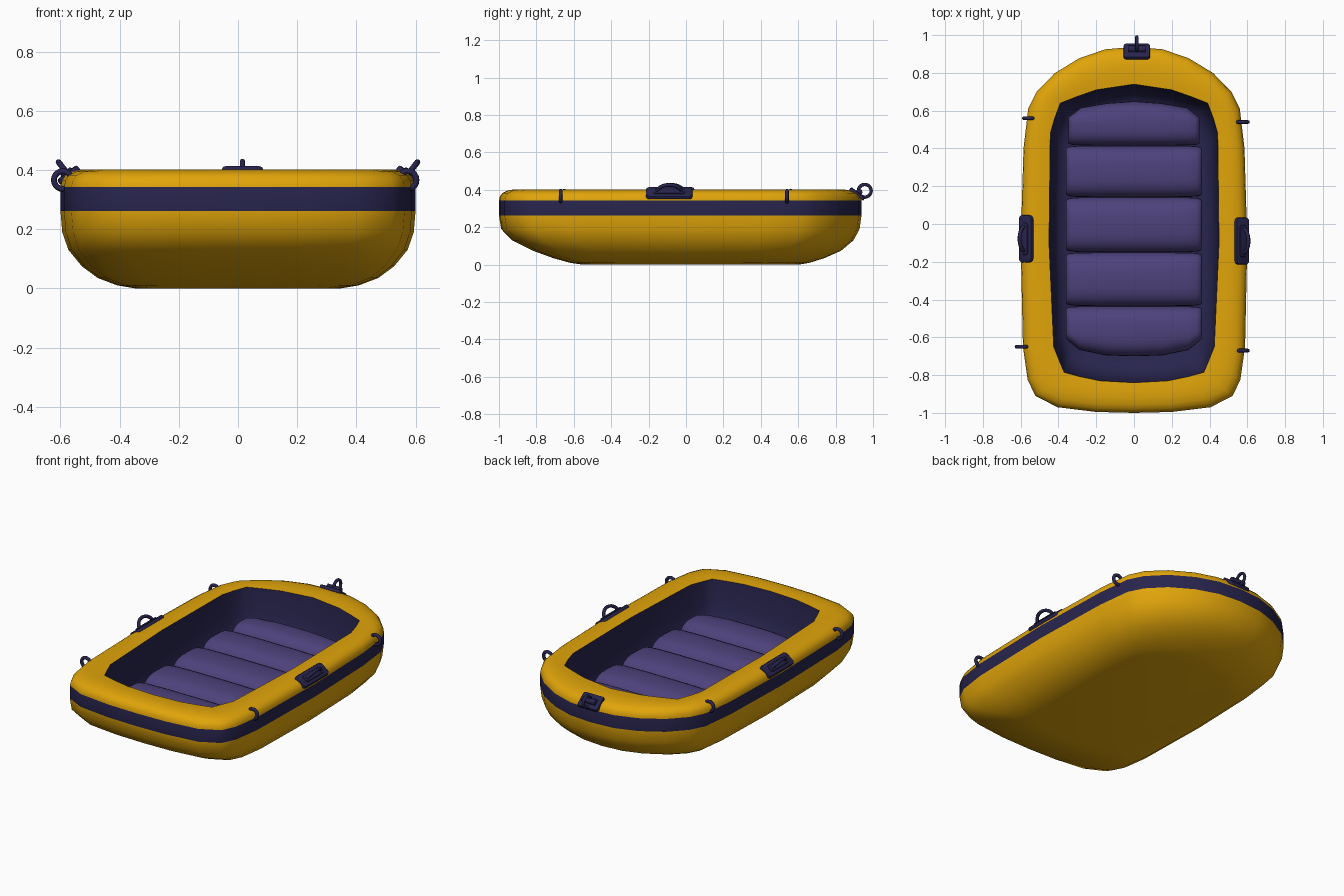
import bpy, bmesh, math
from mathutils import Matrix, Vector

if "Cube" in bpy.data.objects:
    bpy.data.objects.remove(bpy.data.objects["Cube"])


def material(name, rgb):
    m = bpy.data.materials.new(name)
    m.diffuse_color = (*rgb, 1)
    m.use_nodes = True
    m.node_tree.nodes["Principled BSDF"].inputs["Base Color"].default_value = m.diffuse_color
    return m


YELLOW = material("yellow_vinyl", (0.75, 0.375, 0.003))
NAVY = material("navy_vinyl", (0.021, 0.018, 0.075))
PURPLE = material("purple_vinyl", (0.075, 0.054, 0.20))


def finish(name, bm, mats, angle=35):
    me = bpy.data.meshes.new(name)
    bm.normal_update()
    bm.to_mesh(me)
    bm.free()
    for m in mats:
        me.materials.append(m)
    ob = bpy.data.objects.new(name, me)
    bpy.context.collection.objects.link(ob)
    bpy.ops.object.select_all(action='DESELECT')
    ob.select_set(True)
    bpy.context.view_layer.objects.active = ob
    bpy.ops.object.shade_smooth_by_angle(angle=math.radians(angle))
    return ob


def loft(bm, rings, cap_start=False, cap_end=False, mat_of=lambda i: 0):
    """Skin a list of closed point rings with quads."""
    vs = [[bm.verts.new(p) for p in r] for r in rings]
    n = len(vs[0])
    for i in range(len(vs) - 1):
        for j in range(n):
            k = (j + 1) % n
            f = bm.faces.new((vs[i][j], vs[i][k], vs[i + 1][k], vs[i + 1][j]))
            f.material_index = mat_of(i)
    if cap_start:
        bm.faces.new(vs[0][::-1])
    if cap_end:
        bm.faces.new(vs[-1])


def mirrored(half):
    return half + [(-x, y) for x, y in half[-2:0:-1]]


# Plan outlines: outer tube edge and matching inner opening
OUTER = mirrored([(0, -1), (.2, -.995), (.405, -.97), (.522, -.91), (.563, -.825), (.588, -.65),
                  (.6, -.1), (.585, .4), (.56, .61), (.515, .7), (.418, .80), (.285, .88),
                  (.15, .925), (0, .938)])
INNER = mirrored([(0, -.84), (.18, -.83), (.29, -.807), (.37, -.785), (.393, -.73), (.425, -.65),
                  (.45, -.1), (.443, .48), (.42, .56), (.39, .64), (.30, .675), (.2, .71),
                  (.1, .725), (0, .74)])

# Hull: rounded underside, belt band, rounded tube top
rings = []
for z, sx, front, back in [(0, .58, -.55, .60), (.01, .68, -.62, .66), (.035, .79, -.71, .74),
                           (.075, .88, -.82, .83), (.13, .955, -.93, .895), (.19, .99, -.988, .928)]:
    s = (back - front) / 1.938
    rings.append([(x * sx, front + (y + 1) * s, z) for x, y in OUTER])
for z in (.262, .342):
    rings.append([(x, y, z) for x, y in OUTER])
for z, t in [(.365, .03), (.383, .11), (.395, .26), (.402, .48), (.402, .75), (.398, 1)]:
    rings.append([(a + (c - a) * t, b + (d - b) * t, z)
                  for (a, b), (c, d) in zip(OUTER, INNER)])
bm = bmesh.new()
loft(bm, rings, cap_start=True, mat_of=lambda i: 1 if i == 6 else 0)
finish("hull", bm, [YELLOW, NAVY], 50)

# Liner: inner wall curving softly into the floor
bm = bmesh.new()
loft(bm, [[(x * s, y * s, z) for x, y in INNER]
          for z, s in [(.398, 1), (.25, .985), (.15, .95), (.10, .89), (.085, .80)]], cap_end=True)
finish("liner", bm, [NAVY], 80)


# Floor cushions: five puffed bars, the end ones with trimmed corners
def cushion(name, y0, y1, trim):
    cy, hy, cz, hz = (y0 + y1) / 2, (y1 - y0) / 2, .17, .10
    rings = []
    for x, s in [(-.36, .62), (-.352, .80), (-.335, .90), (-.29, .97), (-.15, 1), (0, 1),
                 (.15, 1), (.29, .97), (.335, .90), (.352, .80), (.36, .62)]:
        if trim > 0:
            x *= .965
        ring = []
        for j in range(28):
            a = math.tau * j / 28
            c, d = math.cos(a), math.sin(a)
            y = math.copysign(abs(c) ** .72, c) * hy * (1 - (1 - s) * .3)
            z = math.copysign(abs(d) ** .85, d) * hz * s
            if trim * c > 0:                      # cut the outer corners
                y *= 1 - .62 * max(0, abs(x) - .26) / .1 - (.16 if trim > 0 else .06) * min(1, abs(x) / .26)
            ring.append((x, cy + y, cz + z))
        rings.append(ring)
    bm = bmesh.new()
    loft(bm, rings, True, True)
    finish(name, bm, [PURPLE], 60)


edges = [-.70, -.435, -.15, .142, .415, .65]
for i in range(5):
    cushion(f"floor_cushion_{i + 1}", edges[i], edges[i + 1], {0: -1, 4: 1}.get(i, 0))


def tube(name, pts, r, closed):
    """Round tube along a path."""
    cu = bpy.data.curves.new(name, 'CURVE')
    cu.dimensions = '3D'
    cu.bevel_depth = r
    cu.bevel_resolution = 2
    cu.use_fill_caps = True
    sp = cu.splines.new('POLY')
    sp.points.add(len(pts) - 1)
    for p, co in zip(sp.points, pts):
        p.co = (*co, 1)
    sp.use_cyclic_u = closed
    cu.materials.append(NAVY)
    ob = bpy.data.objects.new(name, cu)
    bpy.context.collection.objects.link(ob)


def pad(name, mat, size, bevel):
    """Flat plate with rounded corners and a softened top edge."""
    bm = bmesh.new()
    bmesh.ops.create_cube(bm, size=1, matrix=Matrix.Diagonal((*size, 1)))
    up = [e for e in bm.edges if abs(e.verts[0].co.z - e.verts[1].co.z) > 1e-4]
    bmesh.ops.bevel(bm, geom=up, offset=bevel, segments=3, affect='EDGES', profile=.5)
    top = [e for e in bm.edges if all(v.co.z > 0 for v in e.verts)]
    bmesh.ops.bevel(bm, geom=top, offset=size[2] * .4, segments=2, affect='EDGES', profile=.5)
    bm.transform(mat)
    finish(name, bm, [NAVY])


# Rope rings on the tube shoulders
for i, (x, y) in enumerate([(.573, .54), (.573, -.67), (-.553, .56), (-.592, -.65)]):
    tube(f"rope_ring_{i + 1}",
         [(x + .03 * math.cos(math.tau * k / 20), y, .366 + .03 * math.sin(math.tau * k / 20))
          for k in range(20)], .010, True)

# Side grab handles: tilted pad, raised plate and bowed grip
for side, y in ((1, -.09), (-1, -.078)):
    n = "right" if side > 0 else "left"
    m = Matrix.Translation((side * .573, y, .384)) @ Matrix.Rotation(side * math.radians(38), 4, 'Y')
    pad(f"handle_pad_{n}", m, (.085, .25, .02), .02)
    pad(f"handle_plate_{n}", m @ Matrix.Translation((0, 0, .01)), (.045, .17, .014), .014)
    arc = [m @ Vector((0, .066 * math.cos(math.pi * k / 14), .004 + .05 * math.sin(math.pi * k / 14)))
           for k in range(15)]
    tube(f"grab_handle_{n}", arc, .010, False)

# Bow tow fitting: tilted pad, barrel and ring
m = Matrix.Translation((.015, .915, .379)) @ Matrix.Rotation(math.radians(-38), 4, 'X')
pad("tow_pad", m, (.14, .095, .02), .014)
tube("tow_barrel", [(-.03, .926, .388), (.06, .926, .388)], .018, False)
tube("tow_ring",
     [(.015, .956 + .034 * math.cos(math.tau * k / 20), .395 + .034 * math.sin(math.tau * k / 20))
      for k in range(20)], .009, True)
